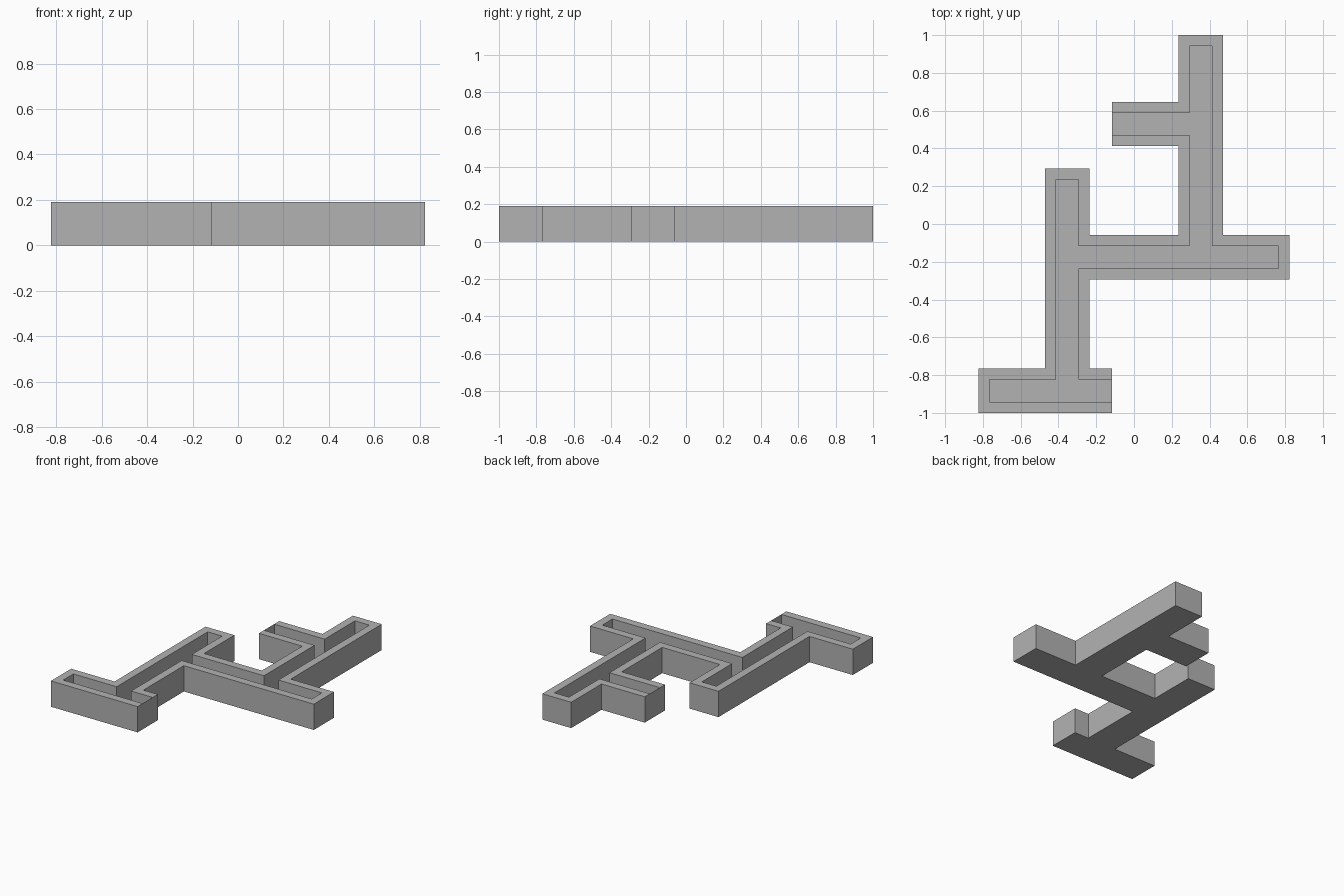
import bpy
import bmesh
from mathutils import Vector

cube = bpy.data.objects.get("Cube")
if cube:
    bpy.data.objects.remove(cube, do_unlink=True)

UNIT = 2 / 34            # wall thickness; the plan sits on this module
CENTRE = Vector((14, 17))
HEIGHT = 0.19
FLOOR = 0.03
END_X = 12               # the two arm ends closed by a very thin plate
END_WALL = 0.02          # thickness of that plate, in units

# Plan outline, counter-clockwise, in wall units
outline = [Vector(p) for p in (
    (0, 0), (12, 0), (12, 4), (10, 4), (10, 12), (28, 12), (28, 16),
    (22, 16), (22, 34), (18, 34), (18, 28), (12, 28), (12, 24), (18, 24),
    (18, 16), (10, 16), (10, 22), (6, 22), (6, 4), (0, 4))]
count = len(outline)


def inward(a, b):
    """Inward offset of the wall running from a to b."""
    d = (b - a).normalized()
    thick = END_WALL if a.x == b.x == END_X else 1
    return Vector((-d.y, d.x)) * thick


inner = [p + inward(outline[i - 1], p) + inward(p, outline[(i + 1) % count])
         for i, p in enumerate(outline)]

bm = bmesh.new()


def ring(points, z):
    flat = [(p - CENTRE) * UNIT for p in points]
    return [bm.verts.new((p.x, p.y, z)) for p in flat]


def bridge(a, b):
    for i in range(count):
        j = (i + 1) % count
        bm.faces.new((a[i], a[j], b[j], b[i]))


# Outer walls, rim, channel walls, then underside and channel floor
loops = [ring(outline, 0), ring(outline, HEIGHT),
         ring(inner, HEIGHT), ring(inner, FLOOR)]
for low, high in zip(loops, loops[1:]):
    bridge(low, high)
bm.faces.new(loops[0][::-1])
bm.faces.new(loops[-1])
bmesh.ops.recalc_face_normals(bm, faces=bm.faces[:])

mesh = bpy.data.meshes.new("channel_tray")
bm.to_mesh(mesh)
bm.free()
tray = bpy.data.objects.new("channel_tray", mesh)
bpy.context.collection.objects.link(tray)

# Plain grey material
grey = bpy.data.materials.new("plain_grey")
grey.use_nodes = True
colour = (0.45, 0.45, 0.45, 1)
grey.diffuse_color = colour
grey.node_tree.nodes["Principled BSDF"].inputs["Base Color"].default_value = colour
mesh.materials.append(grey)
